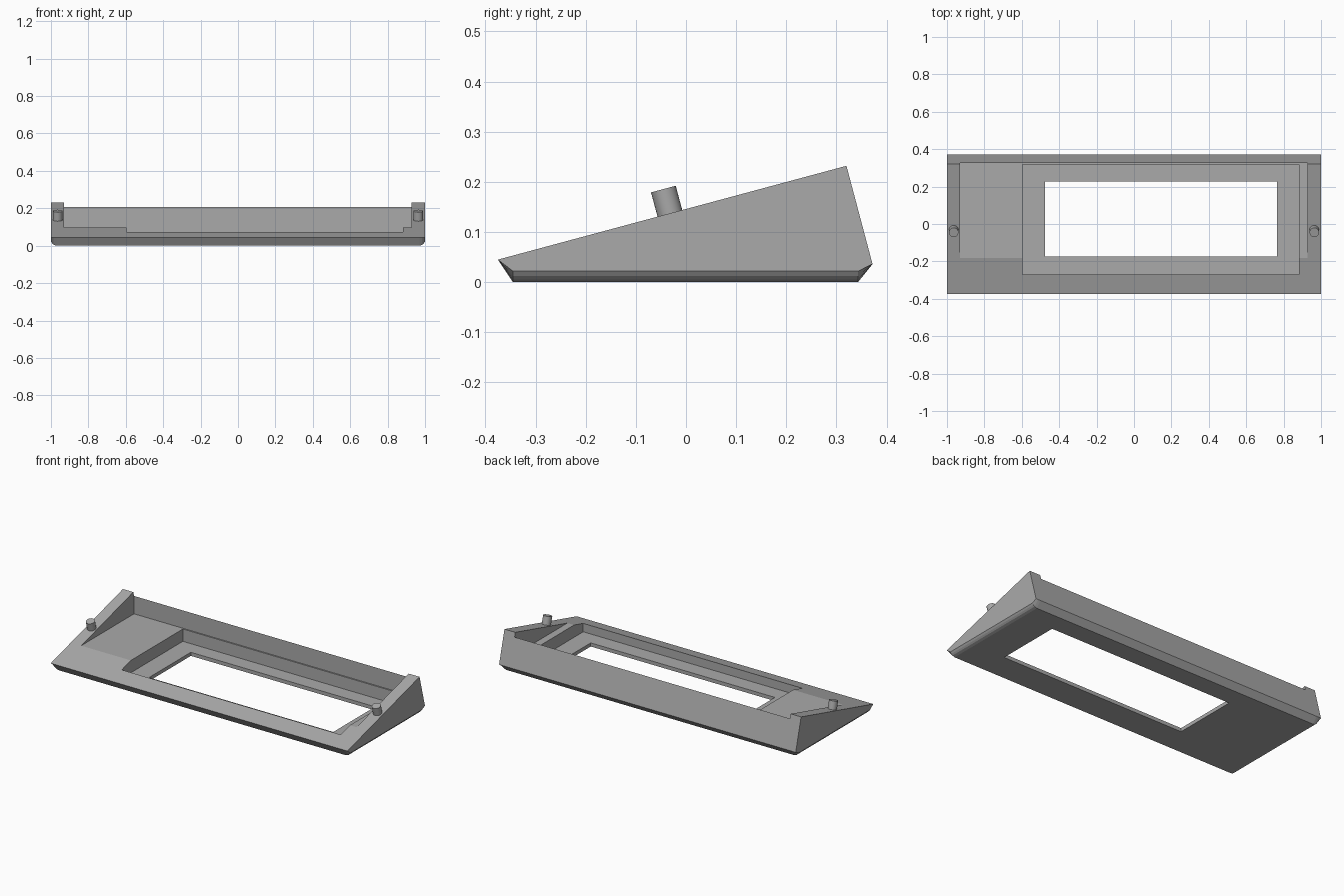
import bpy, bmesh, math
from mathutils import Vector

cube = bpy.data.objects.get("Cube")
if cube:
    bpy.data.objects.remove(cube, do_unlink=True)

# Single grey plastic
grey = bpy.data.materials.new("grey_plastic")
grey.use_nodes = True
grey.diffuse_color = (0.4, 0.4, 0.4, 1)
grey.node_tree.nodes["Principled BSDF"].inputs["Base Color"].default_value = (0.4, 0.4, 0.4, 1)


def make_object(name, bm):
    bmesh.ops.recalc_face_normals(bm, faces=bm.faces)
    mesh = bpy.data.meshes.new(name)
    bm.to_mesh(mesh)
    bm.free()
    mesh.materials.append(grey)
    obj = bpy.data.objects.new(name, mesh)
    bpy.context.collection.objects.link(obj)
    return obj


def side_profile(bottom):
    """Wedge outline in (y, z) with its underside at the given height."""
    return [(-0.345, bottom), (-0.375, 0.045), (0.32, 0.232), (0.372, 0.036), (0.343, bottom)]


# Wedge body, lofted along x with rounded lower ends
ends = [(1.0, 0.022), (0.993, 0.012), (0.985, 0.005), (0.97, 0.0)]
sections = [(-x, b) for x, b in ends] + [(x, b) for x, b in reversed(ends)]
bm = bmesh.new()
rings = [[bm.verts.new((x, y, z)) for y, z in side_profile(b)] for x, b in sections]
for r1, r2 in zip(rings, rings[1:]):
    for i in range(len(r1)):
        j = (i + 1) % len(r1)
        bm.faces.new((r1[i], r1[j], r2[j], r2[i]))
bm.faces.new(rings[0])
bm.faces.new(rings[-1])
bmesh.ops.dissolve_limit(bm, angle_limit=0.001, verts=bm.verts, edges=bm.edges)
body = make_object("wedge_frame", bm)


def cut_box(name, low, high):
    """Subtract an axis-aligned box from the body."""
    bm = bmesh.new()
    low, high = Vector(low), Vector(high)
    bmesh.ops.create_cube(bm, size=1)
    bmesh.ops.scale(bm, vec=high - low, verts=bm.verts)
    bmesh.ops.translate(bm, vec=(low + high) / 2, verts=bm.verts)
    cutter = make_object(name, bm)
    cutter.hide_render = True
    mod = body.modifiers.new(name, 'BOOLEAN')
    mod.operation = 'DIFFERENCE'
    mod.solver = 'EXACT'
    mod.object = cutter
    bpy.context.view_layer.objects.active = body
    bpy.ops.object.modifier_apply(modifier=mod.name)
    bpy.data.objects.remove(cutter, do_unlink=True)


# Tray between the side walls, stepped pocket, and window through the base
cut_box("tray_cutter", (-0.93, -0.6, 0.097), (0.927, 0.327, 0.5))
cut_box("pocket_cutter", (-0.595, -0.27, 0.022), (0.882, 0.319, 0.4))
cut_box("window_cutter", (-0.477, -0.175, -0.2), (0.765, 0.227, 0.3))

# Locating pegs, square to the sloping side walls
slope = math.atan2(0.187, 0.695)
for side, x in (("right", -0.964), ("left", 0.964)):
    bpy.ops.mesh.primitive_cylinder_add(vertices=32, radius=0.0255, depth=0.068,
                                        location=(x, -0.0363, 0.1528),
                                        rotation=(slope, 0, 0))
    peg = bpy.context.object
    peg.name = side + "_peg"
    peg.data.materials.append(grey)
    bpy.ops.object.shade_smooth_by_angle(angle=math.radians(35))
